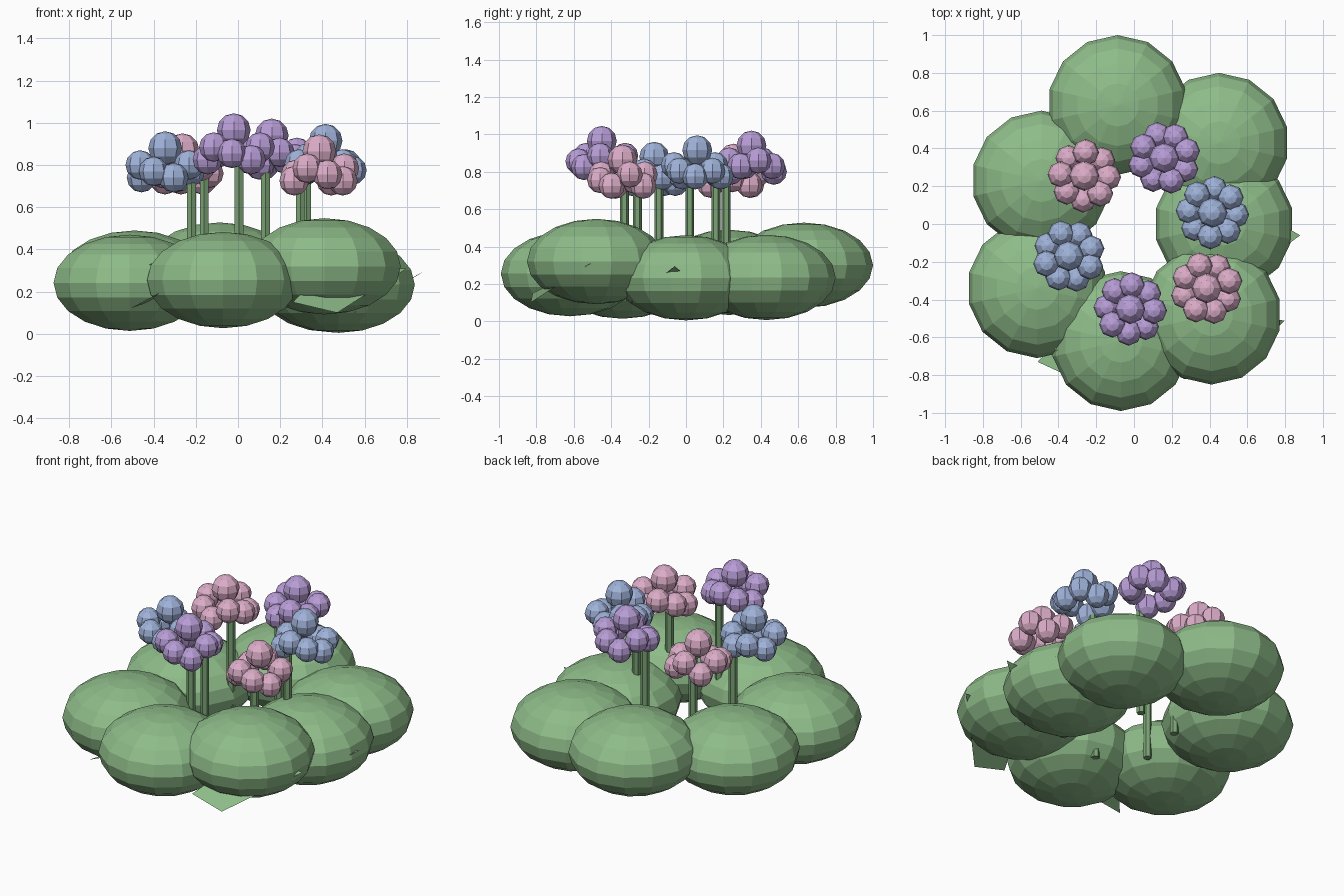
import bpy
from math import sin, cos, pi

if "Cube" in bpy.data.objects:
    bpy.data.objects.remove(bpy.data.objects["Cube"])


def material(name, rgb):
    m = bpy.data.materials.new(name)
    m.diffuse_color = (*rgb, 1)
    m.use_nodes = True
    m.node_tree.nodes["Principled BSDF"].inputs["Base Color"].default_value = m.diffuse_color
    return m


green = material("leaf_green", (0.27, 0.50, 0.25))
stem_green = material("stem_green", (0.20, 0.37, 0.18))
purple = material("purple", (0.48, 0.34, 0.68))
blue = material("blue", (0.35, 0.45, 0.70))
pink = material("pink", (0.72, 0.42, 0.58))


def ball(name, loc, size, segs, rings, mat, turn=0.0):
    bpy.ops.mesh.primitive_uv_sphere_add(segments=segs, ring_count=rings, radius=1,
                                         location=loc, rotation=(0, 0, turn))
    ob = bpy.context.object
    ob.name = name
    ob.scale = size
    ob.data.materials.append(mat)
    return ob


# Ring of flattened foliage mounds: x, y, z centre
mounds = [(-0.087, 0.63, 0.30), (0.45, 0.43, 0.235), (0.477, 0.0, 0.233),
          (0.41, -0.48, 0.32), (-0.07, -0.62, 0.255), (-0.513, -0.34, 0.242),
          (-0.49, 0.23, 0.262)]
for i, p in enumerate(mounds):
    ball(f"foliage_mound_{i}", p, (0.37, 0.37, 0.228), 14, 10, green, i * 2 * pi / 7)

# Flower heads: x, y, z of the top bloom, then stem x, y and colour
flowers = [(0.16, 0.35, 0.94, 0.13, 0.215, purple),
           (0.415, 0.06, 0.915, 0.325, 0.02, blue),
           (0.385, -0.34, 0.865, 0.295, -0.26, pink),
           (-0.02, -0.45, 0.965, 0.005, -0.33, purple),
           (-0.345, -0.17, 0.88, -0.22, -0.145, blue),
           (-0.263, 0.255, 0.87, -0.16, 0.16, pink)]
drops = (0.08, 0.11, 0.14)
for i, (x, y, z, sx, sy, mat) in enumerate(flowers):
    ball(f"bloom_{i}", (x, y, z), (0.08,) * 3, 8, 6, mat)
    for k in range(8):
        a = k * pi / 4 + 0.3 + i * 0.4
        p = (x + 0.125 * cos(a), y + 0.125 * sin(a), z - drops[(k + i) % 3])
        ball(f"floret_{i}_{k}", p, (0.07,) * 3, 8, 6, mat)
    # Upright stem
    base, top = 0.11, z - 0.1
    bpy.ops.mesh.primitive_cylinder_add(vertices=6, radius=0.024, depth=top - base,
                                        location=(sx, sy, (base + top) / 2))
    bpy.context.object.name = f"stem_{i}"
    bpy.context.object.data.materials.append(stem_green)

# Flat leaf blades poking out from under the mounds
blades = [[(0.88, -0.06, 0.295), (0.55, -0.3, 0.10), (0.6, 0.1, 0.15)],
          [(0.80, -0.51, 0.31), (0.47, -0.83, 0.10), (0.26, -0.82, 0.15), (0.4, -0.5, 0.3)],
          [(-0.51, -0.73, 0.12), (-0.38, -0.79, 0.19), (-0.3, -0.5, 0.2)],
          [(-0.46, -0.62, 0.31), (-0.38, -0.70, 0.345), (-0.3, -0.5, 0.3)]]
for i, pts in enumerate(blades):
    me = bpy.data.meshes.new(f"leaf_blade_{i}")
    me.from_pydata(pts, [], [list(range(len(pts)))])
    me.materials.append(green)
    bpy.context.collection.objects.link(bpy.data.objects.new(me.name, me))
